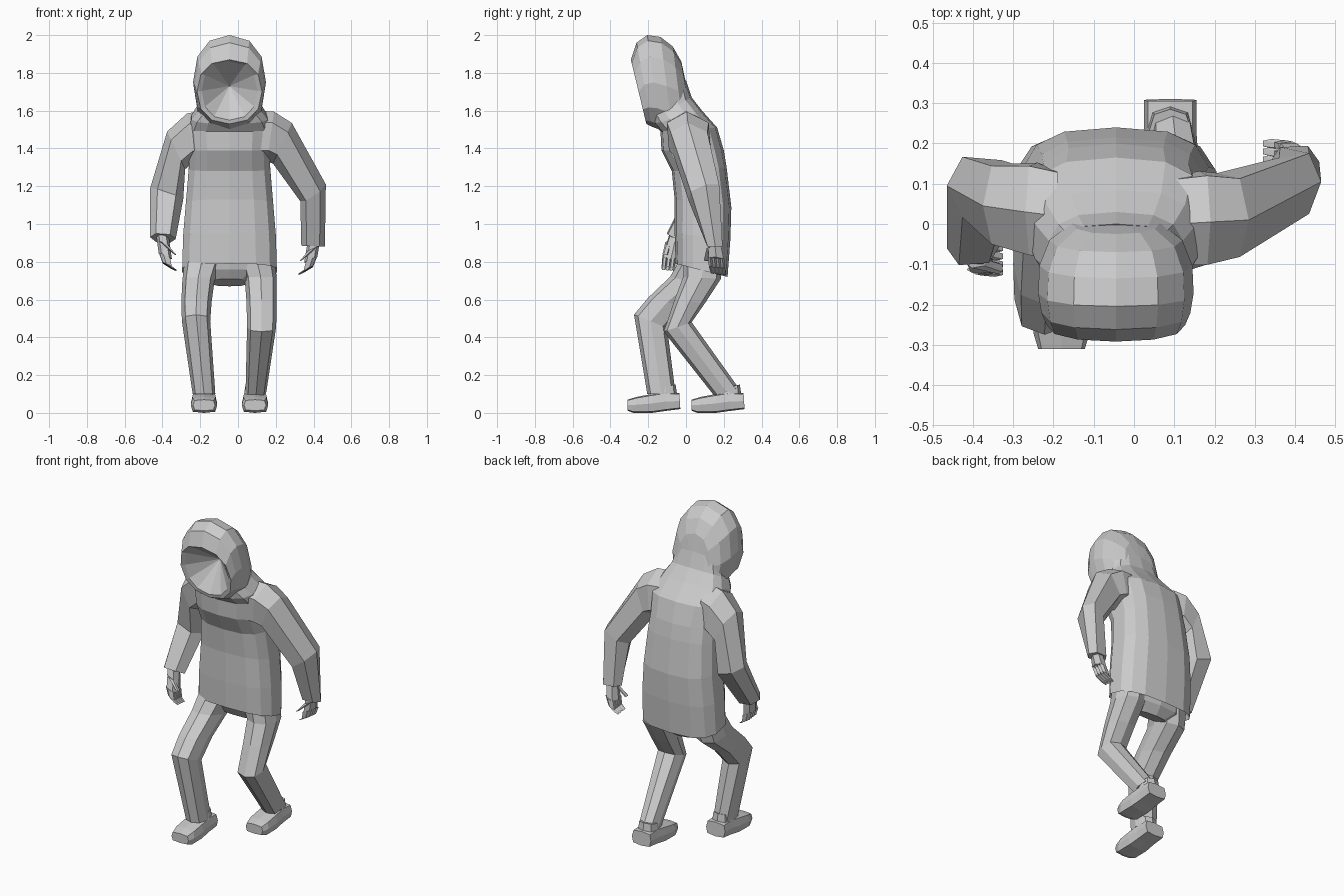
import bpy, bmesh, math
from mathutils import Vector

if "Cube" in bpy.data.objects:
    bpy.data.objects.remove(bpy.data.objects["Cube"])

grey = bpy.data.materials.new("plain_grey")
grey.use_nodes = True
GREY = (0.6, 0.6, 0.6, 1)
grey.diffuse_color = GREY
grey.node_tree.nodes["Principled BSDF"].inputs["Base Color"].default_value = GREY

CX = -0.045  # body centre line


def ring(a, b, half, n, power):
    """Rounded section spanning a to b, with half-width vector half."""
    a, b, half = Vector(a), Vector(b), Vector(half)
    mid, u = (a + b) / 2, (a - b) / 2
    pts = []
    for i in range(n):
        t = math.tau * i / n
        c, s = math.cos(t), math.sin(t)
        c = math.copysign(abs(c) ** power, c) if abs(c) > 1e-6 else 0
        s = math.copysign(abs(s) ** power, s) if abs(s) > 1e-6 else 0
        pts.append(mid + u * c + half * s)
    return pts


def loft(name, rings):
    """Skin a list of sections; a one-point section closes to a tip."""
    bm = bmesh.new()
    loops = [[bm.verts.new(p) for p in r] for r in rings]
    for r, s in zip(loops, loops[1:]):
        n = max(len(r), len(s))
        for i in range(n):
            j = (i + 1) % n
            if len(s) == 1:
                bm.faces.new((r[i], r[j], s[0]))
            elif len(r) == 1:
                bm.faces.new((r[0], s[j], s[i]))
            else:
                bm.faces.new((r[i], r[j], s[j], s[i]))
    for end in (loops[0], loops[-1]):
        if len(end) > 2:
            bm.faces.new(end)
    bmesh.ops.recalc_face_normals(bm, faces=bm.faces)
    mesh = bpy.data.meshes.new(name)
    bm.to_mesh(mesh)
    bm.free()
    mesh.materials.append(grey)
    obj = bpy.data.objects.new(name, mesh)
    bpy.context.collection.objects.link(obj)


def side_rings(rows, n, power):
    """Sections given as centre x, half width, front (y, z), back (y, z)."""
    return [ring((x, *f), (x, *b), (w, 0, 0), n, power) for x, w, f, b in rows]


# jacket body, hem to collar
loft("jacket_body", side_rings([
    (CX, .235, (-.03, .83), (.20, .78)),
    (CX, .255, (-.055, .79), (.22, .72)),
    (CX, .25, (-.06, .95), (.235, .92)),
    (CX, .235, (-.06, 1.13), (.24, 1.09)),
    (CX, .22, (-.075, 1.28), (.215, 1.30)),
    (CX, .215, (-.13, 1.39), (.20, 1.39)),
    (CX, .225, (-.135, 1.49), (.165, 1.51)),
    (CX, .205, (-.17, 1.53), (.085, 1.60)),
    (CX, .17, (-.185, 1.56), (.03, 1.67)),
    (CX, .145, (-.16, 1.62), (0, 1.76)),
], 14, .72))

# hood with a hollow face opening
hood = side_rings([
    (CX, .148, (-.27, 1.86), (-.215, 1.55)),
    (CX, .172, (-.292, 1.87), (-.21, 1.53)),
    (CX, .185, (-.262, 1.96), (-.18, 1.515)),
    (CX, .193, (-.205, 2.0), (-.14, 1.50)),
    (CX, .190, (-.135, 1.99), (-.07, 1.47)),
    (CX, .165, (-.07, 1.94), (-.01, 1.47)),
    (CX, .11, (-.025, 1.86), (.03, 1.52)),
], 12, .88)
loft("hood", [[Vector((CX, -.11, 1.73))]] + hood + [[Vector((CX, .008, 1.71))]])

# trousers
loft("trouser_seat", side_rings([
    (CX, .20, (-.02, .86), (.19, .84)),
    (CX, .18, (0, .76), (.18, .72)),
    (CX, .10, (.03, .71), (.14, .67)),
], 10, .8))
loft("right_trouser_leg", side_rings([
    (-.18, .10, (-.01, .85), (.18, .82)),
    (-.21, .085, (-.085, .72), (.14, .67)),
    (-.22, .08, (-.20, .61), (0, .56)),
    (-.222, .075, (-.275, .52), (-.10, .45)),
    (-.18, .06, (-.205, .10), (-.055, .10)),
], 8, .8))
loft("left_trouser_leg", side_rings([
    (.09, .10, (-.01, .85), (.19, .82)),
    (.12, .085, (-.015, .72), (.185, .71)),
    (.125, .08, (-.06, .60), (.10, .58)),
    (.125, .077, (-.118, .43), (.03, .48)),
    (.095, .055, (.15, .09), (.28, .13)),
], 8, .8))

# shoes, toe to heel, each with a short ankle collar
for side, x, y in (("right", -.18, -.31), ("left", .09, .03)):
    loft(side + "_shoe", side_rings([
        (x, .058, (y, .07), (y, .012)),
        (x, .07, (y + .05, .085), (y + .03, 0)),
        (x, .07, (y + .13, .10), (y + .13, 0)),
        (x, .065, (y + .20, .11), (y + .20, .01)),
        (x, .065, (y + .275, .105), (y + .28, .02)),
    ], 8, .45))
    loft(side + "_shoe_collar", side_rings([
        (x, .06, (y + .13, .08), (y + .265, .08)),
        (x, .052, (y + .15, .13), (y + .255, .15)),
    ], 8, .8))

# sleeves, given as outer point, inner point and half depth
sleeves = {
    "left": [
        ((.10, 0, 1.60), (.10, .02, 1.33), (0, .12, 0)),
        ((.19, .005, 1.595), (.155, .025, 1.33), (0, .125, 0)),
        ((.285, .01, 1.535), (.185, .035, 1.32), (0, .11, 0)),
        ((.465, .105, 1.21), (.33, .085, 1.12), (0, .085, .02)),
        ((.46, .155, .88), (.335, .15, .885), (0, .045, 0)),
    ],
    "right": [
        ((-.19, .02, 1.60), (-.19, .03, 1.33), (0, .12, 0)),
        ((-.27, .03, 1.585), (-.23, .045, 1.33), (0, .125, 0)),
        ((-.375, .045, 1.49), (-.28, .055, 1.29), (0, .11, 0)),
        ((-.465, .095, 1.19), (-.29, .08, 1.13), (0, .085, -.01)),
        ((-.465, -.06, .93), (-.33, -.05, .92), (0, .05, -.025)),
    ],
}
for side, rows in sleeves.items():
    loft(side + "_sleeve", [ring(a, b, h, 6, .85) for a, b, h in rows])

# hands: palm, four curled fingers and a thumb
hands = {
    "left": ((.40, .15, .90), (.385, .16, .81), (.335, .17, .74), 1),
    "right": ((-.40, -.055, .94), (-.385, -.08, .83), (-.34, -.09, .76), -1),
}
for side, (wrist, knuckle, tip, s) in hands.items():
    wrist, knuckle, tip = Vector(wrist), Vector(knuckle), Vector(tip)
    across = Vector((0, 1, -.1))
    thick = Vector((.035 * s, 0, .015))
    loft(side + "_palm", [
        ring(wrist + thick, wrist - thick, across * .035, 6, .8),
        ring(knuckle + thick, knuckle - thick, across * .045, 6, .8),
    ])
    for i in range(4):
        shift = across * (.022 * (i - 1.5))
        base, end = knuckle + shift, tip + shift * .9
        bend = base.lerp(end, .5) + Vector((.01 * s, 0, -.012))
        loft(f"{side}_finger_{i + 1}", [
            ring(p + thick * k, p - thick * k, across * .012, 5, 1)
            for p, k in ((base, .9), (bend, .75), (end, .5))])
    root = wrist.lerp(knuckle, .4) - across * .03
    end = root + Vector((-.06 * s, -.015, -.06))
    loft(side + "_thumb", [
        ring(p + thick * k, p - thick * k, across * .015, 5, 1)
        for p, k in ((root, .8), (root.lerp(end, .5), .5), (end, .25))])
